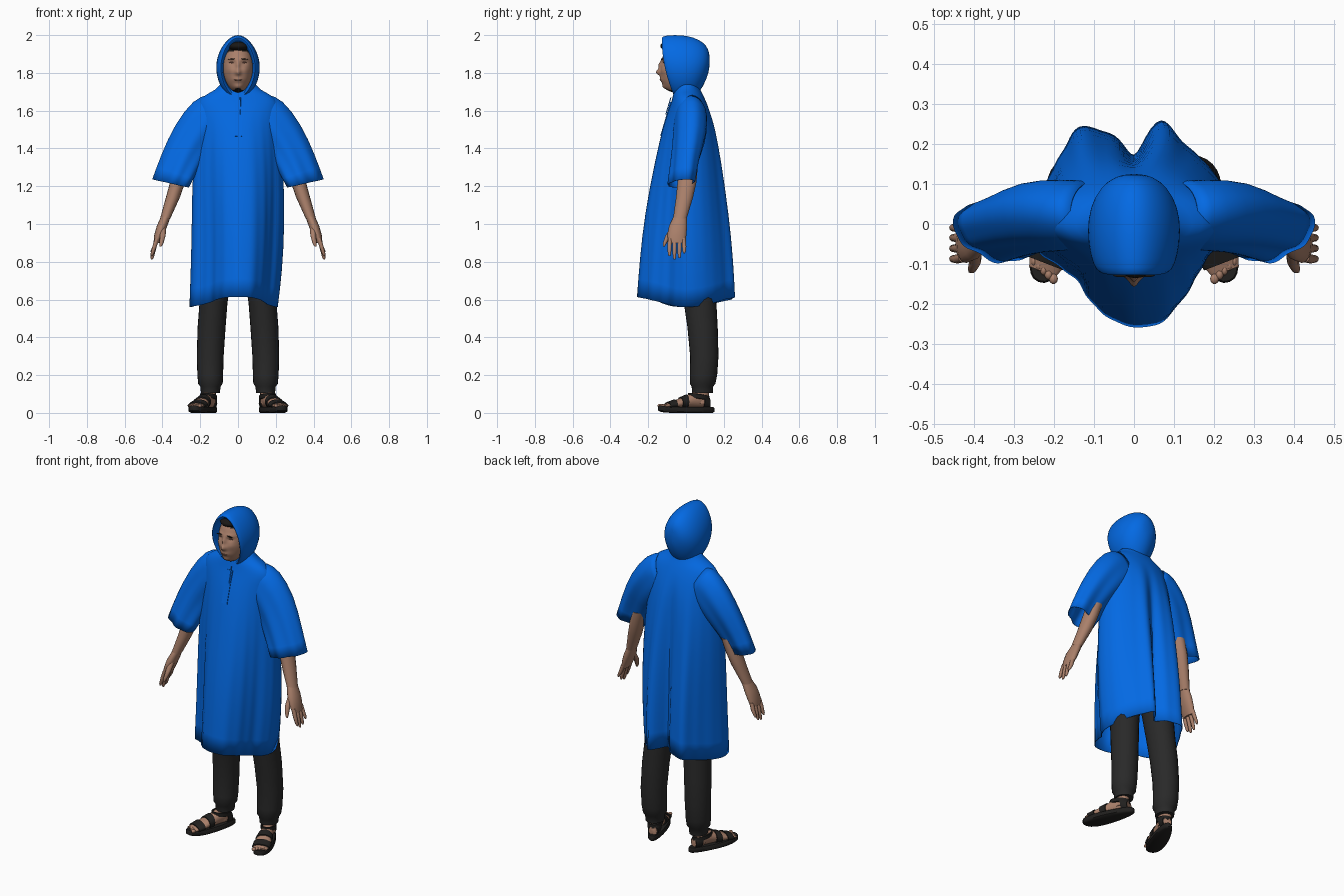
import bpy, bmesh
from math import sin, cos, exp, pi, tau, floor
from mathutils import Vector, Matrix

default = bpy.data.objects.get("Cube")
if default:
    bpy.data.objects.remove(default, do_unlink=True)


def material(name, color):
    mat = bpy.data.materials.new(name)
    mat.use_nodes = True
    mat.diffuse_color = (*color, 1)
    shader = mat.node_tree.nodes["Principled BSDF"]
    shader.inputs["Base Color"].default_value = (*color, 1)
    shader.inputs["Roughness"].default_value = 0.7
    return mat


BLUE = material("poncho blue", (0.001, 0.142, 0.77))
SKIN = material("skin", (0.4, 0.215, 0.145))
LIP = material("lip", (0.22, 0.1, 0.075))
CHARCOAL = material("trouser charcoal", (0.022, 0.022, 0.022))
BLACK = material("sandal black", (0.015, 0.014, 0.013))
HAIR = material("hair", (0.01, 0.009, 0.008))


def finish(name, bm, mats, angle=0.9):
    bmesh.ops.recalc_face_normals(bm, faces=bm.faces)
    mesh = bpy.data.meshes.new(name)
    bm.to_mesh(mesh)
    bm.free()
    for mat in mats:
        mesh.materials.append(mat)
    mesh.shade_smooth()
    mesh.set_sharp_from_angle(angle=angle)
    obj = bpy.data.objects.new(name, mesh)
    bpy.context.collection.objects.link(obj)
    return obj


def loft(name, rings, mat, caps=(True, True), smooth=0, thick=0.0):
    """Skin a list of equal closed rings."""
    bm = bmesh.new()
    loops = [[bm.verts.new(p) for p in ring] for ring in rings]
    n = len(loops[0])
    for a, b in zip(loops, loops[1:]):
        for i in range(n):
            j = (i + 1) % n
            bm.faces.new((a[i], a[j], b[j], b[i]))
    for wanted, loop in zip(caps, (loops[0], loops[-1])):
        if wanted:
            bm.faces.new(loop)
    obj = finish(name, bm, [mat], 1.2 if smooth else 0.9)
    if smooth:
        obj.modifiers.new("Smooth", "SUBSURF").levels = smooth
        obj.modifiers["Smooth"].render_levels = smooth
    if thick:
        solid = obj.modifiers.new("Cloth", "SOLIDIFY")
        solid.thickness = thick
    return obj


def ellipse(center, a, b, n=16):
    c, a, b = Vector(center), Vector(a), Vector(b)
    return [c + a * cos(tau * i / n) + b * sin(tau * i / n) for i in range(n)]


def limb(name, stations, mat, side=1, n=16):
    """Upright tube from (x, y, z, half width, half depth) stations."""
    rings = [ellipse((side * x, y, z), (rx, 0, 0), (0, ry, 0), n)
             for x, y, z, rx, ry in stations]
    return loft(name, rings, mat)


def ball(name, center, size, mat, tilt=0.0):
    bm = bmesh.new()
    bmesh.ops.create_uvsphere(bm, u_segments=20, v_segments=12, radius=1)
    bm.transform(Matrix.Translation(center) @ Matrix.Rotation(tilt, 4, "Y")
                 @ Matrix.Diagonal((*size, 1)))
    return finish(name, bm, [mat])


# Poncho body: oval shoulders flowing into a lobed hem with a back groove.
# Rows hold height, reach to the left, right, front and back, and lobe strength.
HEM = (.215, .22, .225, .23, .238, .273, .165, .235, .282, .255, .245, .25,
       .26, .255, .215, .2, .222, .245, .26, .26, .23, .2, .185, .2)
BODY = ((0.56, 0.21, 0.258, 0.26, 0.262, 1), (0.75, 0.234, 0.251, 0.246, 0.253, 1),
        (1.0, 0.247, 0.245, 0.22, 0.23, 0.9), (1.3, 0.242, 0.242, 0.165, 0.19, 0.6),
        (1.5, 0.215, 0.215, 0.122, 0.158, 0.25), (1.6, 0.215, 0.215, 0.092, 0.126, 0.05),
        (1.645, 0.212, 0.212, 0.077, 0.108, 0), (1.685, 0.175, 0.175, 0.068, 0.09, 0),
        (1.71, 0.115, 0.115, 0.062, 0.075, 0), (1.75, 0.086, 0.086, 0.045, 0.062, 0))


def hem_radius(t):
    k = t * len(HEM)
    i = floor(k)
    f = (1 - cos(pi * (k - i))) / 2
    return HEM[i % len(HEM)] * (1 - f) + HEM[(i + 1) % len(HEM)] * f


def body_ring(z, left, right, front, back, lobes, n=72):
    ring = []
    for i in range(n):
        t = i / n
        a = tau * t
        r = hem_radius(t)
        hem = Vector((r * cos(a) / (0.215 if cos(a) > 0 else 0.26), r * sin(a) / 0.26))
        p = Vector((cos(a), sin(a))).lerp(hem, lobes)
        ring.append((p.x * (left if p.x > 0 else right), p.y * (back if p.y > 0 else front),
                     z + 0.055 * lobes * sin(a) ** 2))
    return ring


loft("poncho_body", [body_ring(*row) for row in BODY], BLUE, (False, False), 1, 0.004)

# Hood: rings from the inner lining over the rim to the back of the head
HOOD = ((-0.07, 0.078, 0.13, 1.825), (-0.118, 0.082, 0.142, 1.826),
        (-0.134, 0.09, 0.158, 1.829), (-0.115, 0.104, 0.17, 1.828),
        (-0.06, 0.116, 0.175, 1.827), (0.01, 0.117, 0.17, 1.828),
        (0.07, 0.1, 0.142, 1.835), (0.11, 0.066, 0.09, 1.855),
        (0.126, 0.025, 0.035, 1.865))


def hood_ring(y, hx, hz, zc, n=32):
    lean = max(0, 0.05 - y) * 0.36
    ring = []
    for x, _, z in ellipse((0, y, zc), (hx, 0, 0), (0, 0, hz), n):
        drop = max(0, (1.98 - z) / 0.3)
        narrow = 1 - 0.12 * ((z - zc) / hz) ** 2
        ring.append((x * narrow, y + lean * drop ** 2, z))
    return ring


loft("hood", [hood_ring(*row) for row in HOOD], BLUE, (False, True), 1)

# Neck placket and drawstring
bm = bmesh.new()
bmesh.ops.create_cube(bm, size=1)
bm.transform(Matrix.Translation((0.003, -0.103, 1.555)) @ Matrix.Rotation(-0.285, 4, "X")
             @ Matrix.Diagonal((0.036, 0.014, 0.19, 1)))
finish("neck_placket", bm, [BLUE], 0.5)
limb("drawstring", ((0.012, -0.08, 1.67, 0.003, 0.003),
                    (0.014, -0.107, 1.58, 0.003, 0.003)), BLUE, 1, 6)

# Head: tapered to the jaw, features raised as soft bumps (x, z, width, height, depth)
FEATURES = ((0, 1.803, 0.015, 0.016, 0.023), (0, 1.84, 0.009, 0.024, 0.014),
            (0.032, 1.873, 0.024, 0.009, 0.008), (0.033, 1.852, 0.016, 0.01, -0.008),
            (0.042, 1.815, 0.02, 0.02, 0.006), (0, 1.764, 0.026, 0.013, 0.008),
            (0, 1.724, 0.026, 0.015, 0.012))
bm = bmesh.new()
bmesh.ops.create_uvsphere(bm, u_segments=72, v_segments=56, radius=1)
for v in bm.verts:
    jaw = max(0, -v.co.z)
    facing = max(0, -v.co.y)
    v.co.x *= 0.082 * (1 - 0.1 * jaw)
    v.co.y = v.co.y * 0.1 - 0.032 - 0.024 * jaw
    v.co.z = 1.83 + 0.134 * v.co.z
    v.co.y -= facing ** 0.5 * sum(
        depth * exp(-((abs(v.co.x) - x) / w) ** 2 - ((v.co.z - z) / h) ** 2)
        for x, z, w, h, depth in FEATURES)
bm.normal_update()
for f in bm.faces:
    c = f.calc_center_median()
    if c.z > 1.918 - 3 * c.x ** 2 or (c.z < 1.73 and f.normal.z < -0.78):
        f.material_index = 1
finish("head", bm, [SKIN, HAIR], 1.5)
limb("neck", ((0, 0, 1.66, 0.055, 0.05), (0, -0.01, 1.76, 0.055, 0.055)), SKIN)
ball("hair_fringe", (0.004, -0.07, 1.942), (0.058, 0.066, 0.027), HAIR)
ball("mouth", (0, -0.134, 1.763), (0.022, 0.006, 0.003), LIP)

for side, label in ((1, "left"), (-1, "right")):
    ball(label + "_eye", (side * 0.033, -0.117, 1.854), (0.014, 0.005, 0.003), LIP)
    ball(label + "_eyebrow", (side * 0.034, -0.127, 1.873), (0.02, 0.006, 0.0025), HAIR, side * 0.1)

    # Wide sleeve with soft lengthwise folds
    rings = []
    for k, (x, y, z, ax, az, by) in enumerate((
            (0.11, 0.025, 1.575, 0.05, 0.108, 0.08), (0.16, 0.025, 1.555, 0.07, 0.112, 0.09),
            (0.245, 0.022, 1.45, 0.09, 0.08, 0.087), (0.31, -0.008, 1.325, 0.098, 0.04, 0.07),
            (0.357, -0.025, 1.215, 0.097, 0.022, 0.066))):
        ring = []
        for i in range(48):
            a = tau * i / 48
            w = 1 + 0.022 * k * sin(7 * a + 0.6) * sin(a) ** 2
            ring.append((side * (x + ax * cos(a) * w),
                         y + by * sin(a) * w + 0.007 * k * cos(a), z + az * cos(a)))
        rings.append(ring)
    loft(label + "_sleeve", rings, BLUE, (False, False), 1, 0.004)

    # Arm, palm, fingers and thumb
    limb(label + "_forearm", ((0.295, 0.012, 1.3, 0.041, 0.05), (0.32, 0.005, 1.22, 0.04, 0.05),
                              (0.345, -0.008, 1.14, 0.037, 0.045),
                              (0.385, -0.032, 1.03, 0.027, 0.036)), SKIN, side)
    limb(label + "_palm", ((0.382, -0.031, 1.04, 0.025, 0.035), (0.402, -0.042, 0.99, 0.028, 0.048),
                           (0.42, -0.048, 0.94, 0.024, 0.05),
                           (0.432, -0.049, 0.9, 0.015, 0.044)), SKIN, side)
    for finger, (y, tip) in enumerate(((-0.084, 0.83), (-0.06, 0.812), (-0.036, 0.82), (-0.013, 0.845))):
        spread = (y + 0.05) * 0.1
        limb(f"{label}_finger_{finger + 1}",
             ((0.428, y, 0.925, 0.012, 0.012), (0.442, y + spread, 0.88, 0.0115, 0.0115),
              (0.454, y + spread, tip + 0.012, 0.009, 0.009),
              (0.457, y + spread, tip, 0.004, 0.004)), SKIN, side, 10)
    limb(label + "_thumb", ((0.398, -0.06, 0.985, 0.018, 0.02), (0.398, -0.093, 0.94, 0.015, 0.016),
                            (0.405, -0.112, 0.9, 0.011, 0.011),
                            (0.41, -0.118, 0.88, 0.005, 0.005)), SKIN, side, 10)

    # Trouser leg with a gathered cuff
    limb(label + "_trouser_leg", (
        (0.105, 0.055, 0.85, 0.086, 0.096), (0.13, 0.075, 0.58, 0.074, 0.086),
        (0.14, 0.088, 0.45, 0.074, 0.08), (0.147, 0.097, 0.3, 0.071, 0.075),
        (0.147, 0.093, 0.2, 0.068, 0.072), (0.146, 0.088, 0.155, 0.065, 0.068),
        (0.146, 0.087, 0.14, 0.054, 0.057), (0.146, 0.087, 0.105, 0.05, 0.055)), CHARCOAL, side, 24)

    # Foot and sandal, shaped straight and then turned outward
    place = (Matrix.Diagonal((side, 1, 1, 1)) @ Matrix.Translation((0.182, 0.002, 0))
             @ Matrix.Rotation(0.37, 4, "Z"))
    FOOT = ((-0.13, 0.036, 0.018), (-0.1, 0.046, 0.028), (-0.05, 0.044, 0.046), (0, 0.037, 0.066),
            (0.05, 0.034, 0.088), (0.09, 0.034, 0.088), (0.128, 0.022, 0.05))

    def section(y, grow=0.0):
        for (y0, w0, h0), (y1, w1, h1) in zip(FOOT, FOOT[1:]):
            if y <= y1:
                break
        f = (y - y0) / (y1 - y0)
        w, h = w0 + (w1 - w0) * f, h0 + (h1 - h0) * f
        return [place @ p for p in ellipse((0, y, 0.026 + h / 2), (w + grow, 0, 0),
                                           (0, 0, h / 2 + grow), 20)]

    loft(label + "_foot", [section(row[0]) for row in FOOT], SKIN)
    for toe in range(5):
        spot = place @ Vector((-0.032 + toe * 0.0155, -0.137 + toe * 0.006, 0.038))
        ball(f"{label}_toe_{toe + 1}", spot, (0.011 - toe * 0.001, 0.013, 0.01), SKIN)
    for strap, (start, end) in (("toe", (-0.108, -0.068)), ("instep", (-0.035, 0)),
                                ("heel", (0.09, 0.127))):
        loft(f"{label}_{strap}_strap", [section(start, 0), section(start, 0.006),
                                        section(end, 0.006), section(end, 0)], BLACK, (False, False))
    loft(label + "_ankle_strap", [
        [place @ p for p in ellipse((0, 0.07, z), (r, 0, 0), (0, r + 0.018, 0.004 - r * 0.3), 20)]
        for z, r in ((0.073, 0.035), (0.075, 0.042), (0.097, 0.042), (0.099, 0.035))],
        BLACK, (False, False))
    limb(label + "_ankle", ((0.154, 0.078, 0.05, 0.033, 0.042), (0.148, 0.085, 0.2, 0.037, 0.04)),
         SKIN, side)
    sole = []
    for z, inset in ((0, 0.008), (0.006, 0), (0.025, 0), (0.031, 0.004)):
        ring = []
        for i in range(32):
            a = tau * i / 32
            wide = (0.049 - 0.009 * sin(a) - inset) * (abs(cos(a)) ** 0.85) * (1 if cos(a) > 0 else -1)
            lift = 0.008 * max(0, -sin(a)) ** 4
            ring.append(place @ Vector((wide, (0.158 - inset) * sin(a), z + lift)))
        sole.append(ring)
    loft(label + "_sandal_sole", sole, BLACK)
